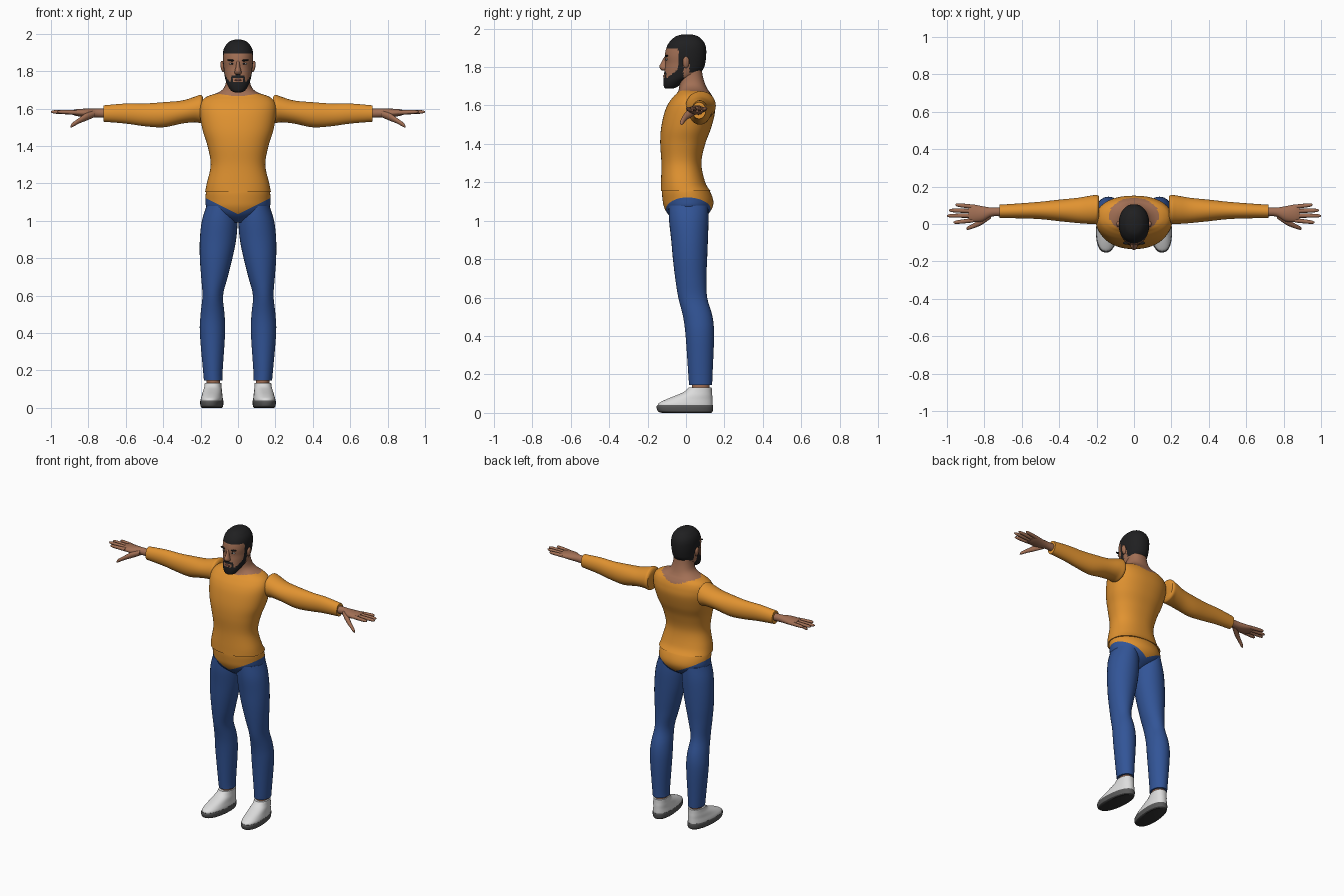
import bpy, bmesh, math
from mathutils import Matrix, Vector

cube = bpy.data.objects.get("Cube")
if cube:
    bpy.data.objects.remove(cube, do_unlink=True)


def material(name, r, g, b):
    mat = bpy.data.materials.new(name)
    mat.use_nodes = True
    mat.diffuse_color = (r, g, b, 1)
    shader = mat.node_tree.nodes["Principled BSDF"]
    shader.inputs["Base Color"].default_value = (r, g, b, 1)
    shader.inputs["Roughness"].default_value = 0.8
    return mat


ORANGE = material("orange cloth", .75, .29, .03)
BLUE = material("blue denim", .032, .09, .31)
SKIN = material("brown skin", .36, .16, .09)
HAIR = material("black hair", .014, .014, .015)
WHITE = material("white shoe", .72, .72, .72)
GREY = material("grey sole", .1, .1, .1)
DARK = material("dark tread", .03, .03, .03)
LIP = material("lip", .23, .08, .06)
parts = []


def finish(name, bm, mats, rule=None, flip=False):
    """Turn a bmesh into an object, colouring faces by a rule on their centre."""
    if flip:
        bmesh.ops.scale(bm, vec=(-1, 1, 1), verts=bm.verts)
    bmesh.ops.recalc_face_normals(bm, faces=bm.faces)
    for face in bm.faces:
        if rule:
            face.material_index = rule(face.calc_center_median())
    mesh = bpy.data.meshes.new(name)
    bm.to_mesh(mesh)
    bm.free()
    for mat in mats:
        mesh.materials.append(mat)
    obj = bpy.data.objects.new(name, mesh)
    bpy.context.collection.objects.link(obj)
    parts.append(obj)
    return obj


def smooth_rings(rings, steps):
    """Catmull-Rom interpolation between the given rings."""
    rows = []
    for i in range(len(rings) - 1):
        a, b = rings[max(i - 1, 0)], rings[i]
        c, d = rings[i + 1], rings[min(i + 2, len(rings) - 1)]
        for s in range(steps):
            t = s / steps
            rows.append([q + t * (r - p) / 2 + t * t * (p - 2.5 * q + 2 * r - d_ / 2)
                         + t ** 3 * (d_ - p + 3 * (q - r)) / 2
                         for p, q, r, d_ in zip(a, b, c, d)])
    rows.append(rings[-1])
    return rows


def loft(rings, along="z", sides=32, steps=4, power=2.0):
    """Skin rounded sections; a ring is (position, low a, high a, low b, high b)."""
    bm = bmesh.new()
    loops = []
    for pos, a0, a1, b0, b1 in smooth_rings(rings, steps):
        loop = []
        for i in range(sides):
            angle = math.tau * i / sides
            c, s = math.cos(angle), math.sin(angle)
            a = (a0 + a1) / 2 + (a1 - a0) / 2 * math.copysign(abs(c) ** (2 / power), c)
            b = (b0 + b1) / 2 + (b1 - b0) / 2 * math.copysign(abs(s) ** (2 / power), s)
            loop.append(bm.verts.new((a, b, pos) if along == "z" else (pos, a, b)))
        loops.append(loop)
    for low, high in zip(loops, loops[1:]):
        for i in range(sides):
            j = (i + 1) % sides
            bm.faces.new((low[i], low[j], high[j], high[i]))
    bm.faces.new(loops[0])
    bm.faces.new(loops[-1])
    return bm


def centred(rings):
    return [(z, -w, w, front, back) for z, w, front, back in rings]


def ellipsoid(name, mat, centre, radii, tilt=0, flip=False):
    bm = bmesh.new()
    matrix = (Matrix.Translation(centre) @ Matrix.Rotation(tilt, 4, "Y")
              @ Matrix.Diagonal((*radii, 1)))
    bmesh.ops.create_uvsphere(bm, u_segments=20, v_segments=12, radius=1, matrix=matrix)
    return finish(name, bm, [mat], flip=flip)


# Shirt body and neck, with a wide scooped neckline
torso = centred([
    (1.155, .176, -.131, .127), (1.2, .167, -.13, .1), (1.3, .146, -.128, .08),
    (1.4, .163, -.134, .1), (1.48, .188, -.13, .13), (1.56, .203, -.113, .15),
    (1.61, .204, -.092, .148), (1.645, .19, -.066, .138), (1.667, .16, -.045, .125),
    (1.685, .108, -.037, .112), (1.71, .076, -.035, .1), (1.75, .063, -.038, .088),
    (1.8, .06, -.04, .08)])


def neckline(c):
    inside = (c.x / .132) ** 2 + ((c.y - .047) / .093) ** 2 < 1
    return 1 if c.z > 1.69 or (inside and c.z > 1.6) else 0


finish("shirt_and_neck", loft(torso, sides=64, steps=6, power=2.25), [ORANGE, SKIN], neckline)

# Pelvis, cut along a V between the shirt tail and the trousers
bm = loft(centred([
    (.99, .04, -.04, .05), (1.03, .13, -.09, .11), (1.07, .168, -.114, .138),
    (1.11, .173, -.122, .141), (1.16, .17, -.125, .12), (1.19, .15, -.115, .09)]), sides=48)
for side in (1, -1):
    faces = [f for f in bm.faces if f.calc_center_median().x * side > 0]
    geom = set(faces) | {e for f in faces for e in f.edges} | {v for f in faces for v in f.verts}
    bmesh.ops.bisect_plane(bm, geom=list(geom), plane_co=(0, 0, 1.035),
                           plane_no=Vector((-.5 * side, 0, 1)).normalized())
finish("pelvis", bm, [ORANGE, BLUE], lambda c: int(c.z < 1.035 + .5 * abs(c.x)))

# Head, with hair and beard by region
skull = centred([
    (1.687, .018, -.106, -.07), (1.697, .038, -.115, -.045), (1.725, .056, -.118, -.005),
    (1.755, .067, -.115, .06), (1.79, .074, -.111, .09), (1.82, .077, -.108, .1),
    (1.86, .081, -.11, .105), (1.9, .08, -.102, .104), (1.93, .071, -.086, .093),
    (1.955, .05, -.06, .07), (1.966, .028, -.035, .045), (1.97, .006, -.01, .018)])


def hair_region(c):
    hairline = 1.897 if c.y < -.04 else 1.72 if c.y < -.012 else 1.835 if c.y < .018 else 1.772
    beard = c.y < -.02 and c.z < 1.742 + .8 * max(0, c.y + .1)
    moustache = c.y < -.07 and abs(c.x) < .036 and 1.765 < c.z < 1.783 - .25 * abs(c.x)
    corners = c.y < -.07 and .027 < abs(c.x) < .038 and c.z < 1.77
    return int(c.z > hairline or beard or moustache or corners)


finish("head", loft(skull, sides=80, steps=8, power=2.15), [SKIN, HAIR], hair_region)
finish("nose", loft(centred([
    (1.782, .012, -.125, -.09), (1.79, .019, -.134, -.09), (1.803, .017, -.139, -.09),
    (1.825, .011, -.128, -.09), (1.855, .008, -.112, -.09)]), sides=20), [SKIN])
ellipsoid("lips", LIP, (0, -.112, 1.753), (.02, .007, .006))

# Paired parts are made on the left and mirrored to the right
for side, label in ((1, "left_"), (-1, "right_")):
    flip = side < 0

    def pair(name, bm, mats, rule=None):
        return finish(label + name, bm, mats, rule, flip)

    # Face details
    ellipsoid(label + "ear", SKIN, (.082, 0, 1.825), (.011, .017, .031), .15, flip)
    ellipsoid(label + "eye", WHITE, (.033, -.101, 1.84), (.014, .006, .005), 0, flip)
    ellipsoid(label + "iris", HAIR, (.032, -.104, 1.84), (.006, .005, .005), 0, flip)
    ellipsoid(label + "eyebrow", HAIR, (.036, -.101, 1.858), (.023, .009, .005), -.12, flip)

    # Sleeve
    pair("sleeve", loft([
        (.187, .015, .148, 1.535, 1.66), (.2, 0, .155, 1.522, 1.674),
        (.23, 0, .152, 1.527, 1.664), (.3, .005, .14, 1.52, 1.643),
        (.4, .015, .13, 1.5, 1.634), (.5, .026, .119, 1.506, 1.627),
        (.6, .03, .111, 1.52, 1.627), (.72, .032, .103, 1.53, 1.617)], "x"), [ORANGE])

    # Hand: palm, four fingers and a thumb
    pair("palm", loft([
        (.7, .04, .09, 1.55, 1.6), (.76, .04, .088, 1.553, 1.6), (.81, .014, .095, 1.553, 1.6),
        (.86, .01, .104, 1.56, 1.597), (.885, .018, .098, 1.567, 1.592)], "x", 24), [SKIN])
    fingers = {"index": (.02, .008, .965), "middle": (.045, .044, 1.0),
               "ring": (.069, .073, .99), "little": (.092, .103, .955)}
    for finger, (root, tip, reach) in fingers.items():
        rows = []
        for t, radius in ((0, .012), (.5, .011), (.88, .009), (1, .003)):
            x, y, z = .86 + t * (reach - .86), root + t * (tip - root), 1.579 + .004 * t
            rows.append((x, y - radius, y + radius, z - radius, z + radius))
        pair(finger + "_finger", loft(rows, "x", 12, 3), [SKIN])
    pair("thumb", loft([
        (.765, .03, .07, 1.555, 1.59), (.81, -.002, .036, 1.536, 1.577),
        (.85, -.02, .008, 1.52, 1.55), (.885, -.031, -.011, 1.501, 1.524),
        (.895, -.03, -.02, 1.499, 1.508)], "x", 16), [SKIN])

    # Trouser leg and ankle
    pair("trouser_leg", loft([
        (.145, .083, .182, .016, .136), (.2, .082, .187, .012, .138), (.4, .069, .204, -.002, .146),
        (.5, .072, .2, -.015, .138), (.6, .08, .19, -.04, .11), (.7, .055, .197, -.056, .106),
        (.8, .03, .204, -.068, .11), (.9, .01, .204, -.077, .114), (1.0, .003, .193, -.088, .117),
        (1.08, .015, .168, -.09, .115)]), [BLUE])
    pair("ankle", loft([(.08, .095, .167, .03, .12), (.2, .095, .17, .03, .125)]), [SKIN])

    # Shoe, turned slightly outward about the ankle
    upper = loft(centred([
        (.035, .058, -.222, .064), (.05, .057, -.218, .064), (.07, .053, -.18, .063),
        (.09, .05, -.13, .062), (.11, .046, -.085, .06), (.132, .044, -.062, .059)]), power=2.3)
    sole = loft(centred([
        (0, .052, -.2, .058), (.008, .058, -.222, .064),
        (.03, .061, -.229, .067), (.04, .059, -.225, .065)]), power=2.3)
    for shoe in (pair("shoe_upper", upper, [WHITE]),
                 pair("shoe_sole", sole, [GREY, DARK], lambda c: int(c.z < .008))):
        shoe.location = (.133 * side, .075, 0)
        shoe.rotation_euler.z = .09 * side

# Smooth shading with crisp cuffs and rims
bpy.ops.object.select_all(action="DESELECT")
for obj in parts:
    obj.select_set(True)
bpy.context.view_layer.objects.active = parts[0]
bpy.ops.object.shade_smooth_by_angle(angle=math.radians(45))
